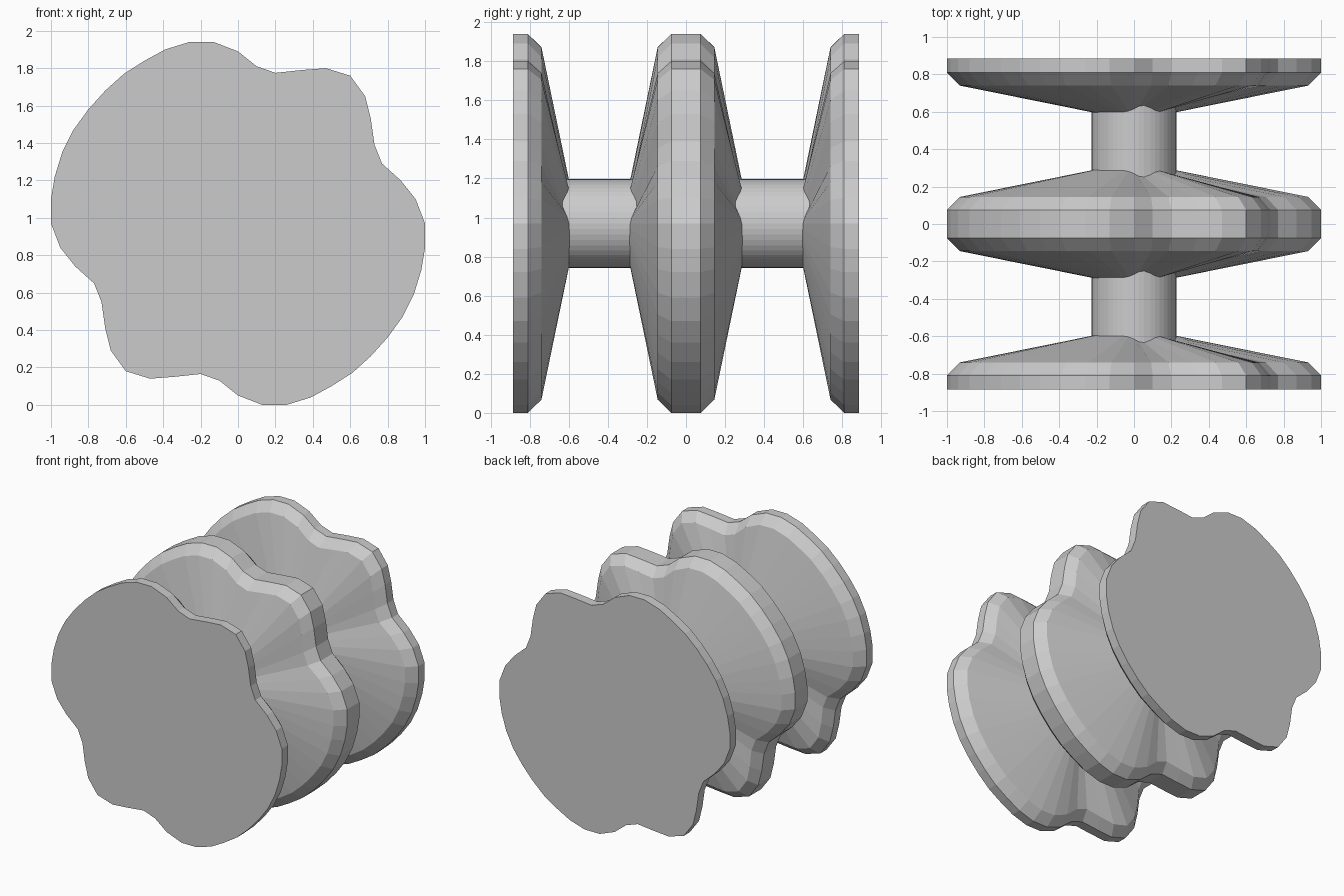
import bpy, bmesh
from math import hypot

if "Cube" in bpy.data.objects:
    bpy.data.objects.remove(bpy.data.objects["Cube"])

CZ = 0.97        # axis height
AXLE_R = 0.227   # axle radius

# half of the lobed outline (x, z); the other half is its 180 degree rotation
half = [(1.0, .97), (.95, 1.10), (.87, 1.20), (.77, 1.29), (.73, 1.39), (.71, 1.53),
        (.68, 1.65), (.60, 1.76), (.47, 1.80), (.34, 1.79), (.20, 1.775), (.10, 1.81),
        (0, 1.89), (-.13, 1.94), (-.26, 1.94), (-.39, 1.90), (-.50, 1.84), (-.61, 1.77),
        (-.71, 1.68), (-.80, 1.58), (-.88, 1.47), (-.94, 1.35), (-.98, 1.22), (-1.0, 1.10)]
outline = [(x, z - CZ) for x, z in half]
outline += [(-x, -z) for x, z in outline]

bm = bmesh.new()


def ring(y, side, kind):
    """One ring of a disc centred at y; side is the direction it faces along y."""
    verts = []
    for x, z in outline:
        r = hypot(x, z)
        if kind == "rim":
            radius, depth = r, 0.075
        elif kind == "end":
            radius, depth = r, 0.0
        elif kind == "bevel":
            radius, depth = r - 0.07, 0.145
        else:  # cone meets the axle
            radius, depth = AXLE_R, 0.145 + 0.2 * (r - 0.07 - AXLE_R)
        verts.append(bm.verts.new((x / r * radius, y + side * depth, CZ + z / r * radius)))
    return verts


# front disc, axle, middle disc, axle, back disc as one continuous skin
out, back = ["rim", "bevel", "hub"], ["hub", "bevel", "rim"]
rings = [ring(-0.885, 1, k) for k in ["end"] + out]
rings += [ring(0, -1, k) for k in back]
rings += [ring(0, 1, k) for k in out]
rings += [ring(0.885, -1, k) for k in back + ["end"]]

n = len(outline)
for a, b in zip(rings, rings[1:]):
    for i in range(n):
        j = (i + 1) % n
        bm.faces.new((a[i], a[j], b[j], b[i]))

# flat end faces
bm.faces.new(rings[0])
bm.faces.new(rings[-1])
bmesh.ops.recalc_face_normals(bm, faces=bm.faces)

mesh = bpy.data.meshes.new("lobed_spool")
bm.to_mesh(mesh)
bm.free()
bpy.context.collection.objects.link(bpy.data.objects.new("lobed_spool", mesh))
